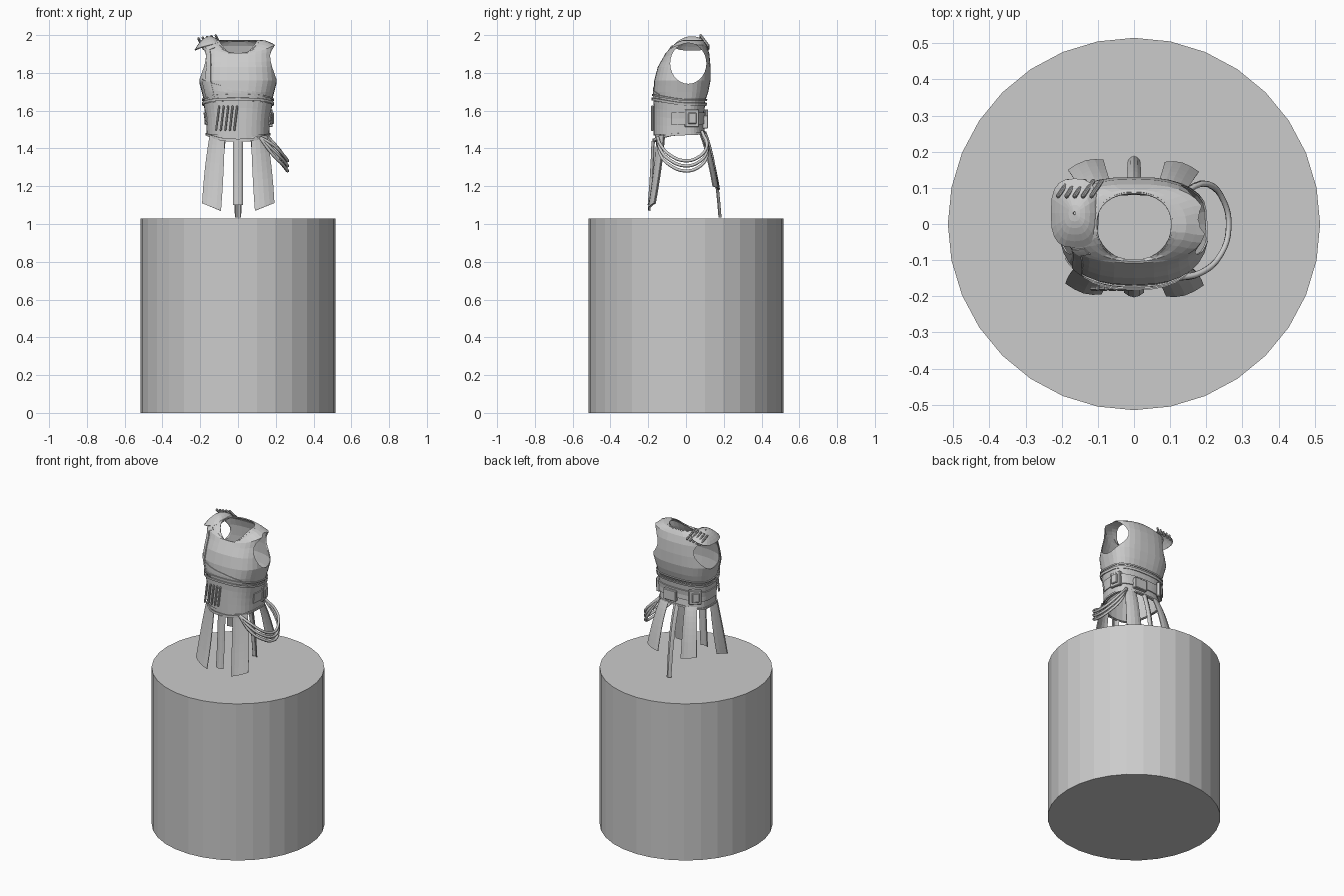
import bpy, math
from math import sin, cos, pi, radians
from mathutils import Vector

if "Cube" in bpy.data.objects:
    bpy.data.objects.remove(bpy.data.objects["Cube"], do_unlink=True)

grey = bpy.data.materials.new("plain grey")
grey.use_nodes = True
GREY = (0.6, 0.6, 0.6, 1)
grey.diffuse_color = GREY
grey.node_tree.nodes["Principled BSDF"].inputs["Base Color"].default_value = GREY


def make(name, verts, faces, thick=0):
    mesh = bpy.data.meshes.new(name)
    mesh.from_pydata(verts, [], faces)
    mesh.materials.append(grey)
    ob = bpy.data.objects.new(name, mesh)
    bpy.context.collection.objects.link(ob)
    if thick:
        mod = ob.modifiers.new("thickness", "SOLIDIFY")
        mod.thickness = thick
        mod.offset = -1
    return ob


def grid(name, fn, nu, nv, closed=False, thick=0.006):
    """Sheet through fn(u, v), u and v running 0..1."""
    cols = nu if closed else nu + 1
    verts = [fn(i / nu, j / nv) for j in range(nv + 1) for i in range(cols)]
    faces = [(j * cols + i, j * cols + (i + 1) % cols,
              (j + 1) * cols + (i + 1) % cols, (j + 1) * cols + i)
             for j in range(nv) for i in range(nu)]
    return make(name, verts, faces, thick)


def box(name, loc, size, rot=(0, 0, 0), bevel=0.004):
    bpy.ops.mesh.primitive_cube_add(size=1, location=loc, rotation=rot)
    ob = bpy.context.object
    ob.name = name
    ob.scale = size
    bpy.ops.object.transform_apply(location=False, rotation=False, scale=True)
    ob.data.materials.append(grey)
    if bevel:
        ob.modifiers.new("bevel", "BEVEL").width = bevel
    return ob


# Body rings: front, side and back height, half width, front and back depth
RINGS = [
    (1.435, 1.47, 1.48, .160, -.165, .095),
    (1.55, 1.55, 1.55, .163, -.165, .085),
    (1.63, 1.63, 1.63, .175, -.165, .095),
    (1.70, 1.70, 1.70, .192, -.172, .118),
    (1.76, 1.76, 1.76, .208, -.168, .130),
    (1.83, 1.83, 1.83, .200, -.150, .130),
    (1.88, 1.90, 1.90, .195, -.122, .124),
    (1.905, 1.95, 1.945, .198, -.108, .110),
    (1.905, 1.972, 1.97, .145, -.104, .095),
    (1.895, 1.975, 1.975, .103, -.098, .085),
]


def body(angle, v, off=0.0):
    """Point on the body at an angle in degrees and ring position v."""
    k = min(int(v), len(RINGS) - 2)
    zf, zs, zb, rx, yf, yb = [a + (b - a) * (v - k)
                              for a, b in zip(RINGS[k], RINGS[k + 1])]
    c, s = cos(radians(angle)), sin(radians(angle))
    power = 0.78 if v < 8 else 0.9
    x = math.copysign(abs(c) ** power, c) * (rx + off)
    depth = (yb if s > 0 else -yf) + off
    y = math.copysign(abs(s) ** power, s) * depth
    z = zs * c * c + (zb if s > 0 else zf) * s * s
    return (x, y, z)


def band(name, lo, hi, off, a0=0, a1=360, n=36, rows=2, lift=0.0):
    """Strip wrapped on the body, raised at the front by lift."""
    def fn(u, w):
        a = a0 + (a1 - a0) * u
        return body(a, lo + (hi - lo) * w + lift * max(0, -sin(radians(a))), off)
    return grid(name, fn, n, rows, closed=(a1 - a0 == 360))


# Round pedestal
bpy.ops.mesh.primitive_cylinder_add(vertices=32, radius=.515, depth=1.03,
                                    location=(0, 0, .515))
bpy.context.object.name = "pedestal"
bpy.context.object.data.materials.append(grey)

# Sleeveless torso with the armholes cut through
torso = grid("torso", lambda u, w: body(360 * u, 9 * w), 32, 18, True, .005)
bpy.ops.mesh.primitive_cylinder_add(vertices=28, radius=1, depth=1,
                                    location=(0, .012, 1.85),
                                    rotation=(0, pi / 2, 0))
cutter = bpy.context.object
cutter.name = "armhole_cutter"
cutter.scale = (.108, .096, 1)
cutter.hide_render = True
cutter.hide_viewport = True
cut = torso.modifiers.new("armholes", "BOOLEAN")
cut.operation = "DIFFERENCE"
cut.solver = "EXACT"
cut.object = cutter

# Waist: corset, trims and belts
band("corset", 0, 2, .006, rows=4, lift=.3)
band("corset_top_trim", 1.95, 2.15, .014, lift=.4)
band("rib_trim", 2.3, 2.42, .009, lift=.4)
band("corset_bottom_trim", 0, .14, .012)
band("back_belt", .7, 1.5, .014, -20, 200)
band("neck_trim", 8.75, 9, .004)

# Layered chest panel and shoulder strap on the right side
grid("chest_strap", lambda u, w: body(222 + 12 * u - 8 * w, 2.6 + 5.2 * w, .005), 3, 12)
grid("chest_panel", lambda u, w: body(208 + 100 * u, 2.5 + (1.6 - 1.3 * u) * w, .004), 14, 4)

# Slanted lacing bars on the front
for i in range(5):
    box(f"lacing_bar_{i + 1}", (-.108 + .024 * i, -.178, 1.56),
        (.011, .014, .135), (0, radians(7), 0))

# Buckle and pouches round the back
box("back_pouch", (.04, .102, 1.54), (.09, .03, .07))
for name, x, y, turn in (("right_buckle", -.125, .085, 42),
                         ("left_buckle", .165, .03, -78)):
    box(name, (x, y, 1.56), (.075, .024, .095), (0, 0, radians(turn)))
    box(name + "_plate", (x * 1.07, y * 1.07, 1.56), (.045, .02, .06), (0, 0, radians(turn)))


def curve_mix(a, b, c, t):
    return Vector(a) * (1 - t) ** 2 + Vector(b) * 2 * t * (1 - t) + Vector(c) * t * t


def tasset(name, inner, outer):
    """Hanging panel between two bent edges of three points each."""
    def fn(u, w):
        p = curve_mix(*inner, w).lerp(curve_mix(*outer, w), u)
        p.y += math.copysign(.012 * sin(pi * u), p.y)
        return p
    return grid(name, fn, 4, 8)


def mirrored(edge, side):
    return [(x * side, y, z) for x, y, z in edge]


# Hanging skirt panels
for side, label in ((1, "left"), (-1, "right")):
    tasset(f"front_{label}_panel",
           mirrored([(.07, -.15, 1.46), (.075, -.165, 1.26), (.09, -.195, 1.07)], side),
           mirrored([(.15, -.115, 1.47), (.18, -.13, 1.30), (.19, -.165, 1.11)], side))
    tasset(f"back_{label}_panel",
           mirrored([(.06, .09, 1.49), (.075, .135, 1.40), (.085, .172, 1.18)], side),
           mirrored([(.13, .07, 1.49), (.155, .11, 1.40), (.18, .145, 1.20)], side))
tasset("front_centre_strip", [(-.024, -.165, 1.44), (-.024, -.17, 1.27), (-.024, -.185, 1.10)],
       [(.024, -.165, 1.44), (.024, -.17, 1.27), (.024, -.185, 1.10)])
tasset("back_centre_strip", [(-.02, .095, 1.49), (-.02, .155, 1.34), (-.017, .176, 1.035)],
       [(.02, .095, 1.49), (.02, .155, 1.34), (.017, .176, 1.035)])

# Three cords slung from the left hip
for i in range(3):
    drop = .027 * i
    path = [(.115, -.15, 1.46), (.185, -.135, 1.42 - drop), (.24, -.085, 1.365 - drop),
            (.262, -.01, 1.335 - drop), (.25, .06, 1.35 - drop),
            (.205, .11, 1.41 - drop), (.13, .085, 1.49)]
    cu = bpy.data.curves.new("hip_cord", "CURVE")
    cu.dimensions = "3D"
    cu.bevel_depth = .0085
    cu.bevel_resolution = 1
    cu.resolution_u = 4
    sp = cu.splines.new("BEZIER")
    sp.bezier_points.add(len(path) - 1)
    for bp, co in zip(sp.bezier_points, path):
        bp.co = co
        bp.handle_left_type = bp.handle_right_type = "AUTO"
    cu.materials.append(grey)
    bpy.context.collection.objects.link(bpy.data.objects.new(f"hip_cord_{i + 1}", cu))


# Domed pad on the right shoulder, with ribs behind it
def pad(u, w):
    a = 2 * pi * u
    r = .04 + .96 * w
    c, s = cos(a), sin(a)
    return (-.163 + .062 * r * math.copysign(abs(c) ** .7, c),
            .03 + .092 * r * math.copysign(abs(s) ** .7, s),
            1.985 - .045 * r * r + .022 * r * c)


grid("shoulder_pad", pad, 20, 5, True)
for i in range(5):
    box(f"shoulder_rib_{i + 1}", (-.196 + .023 * i, .098, 1.955 + .004 * i),
        (.011, .014, .085), (radians(40), radians(-14), radians(-18)))
